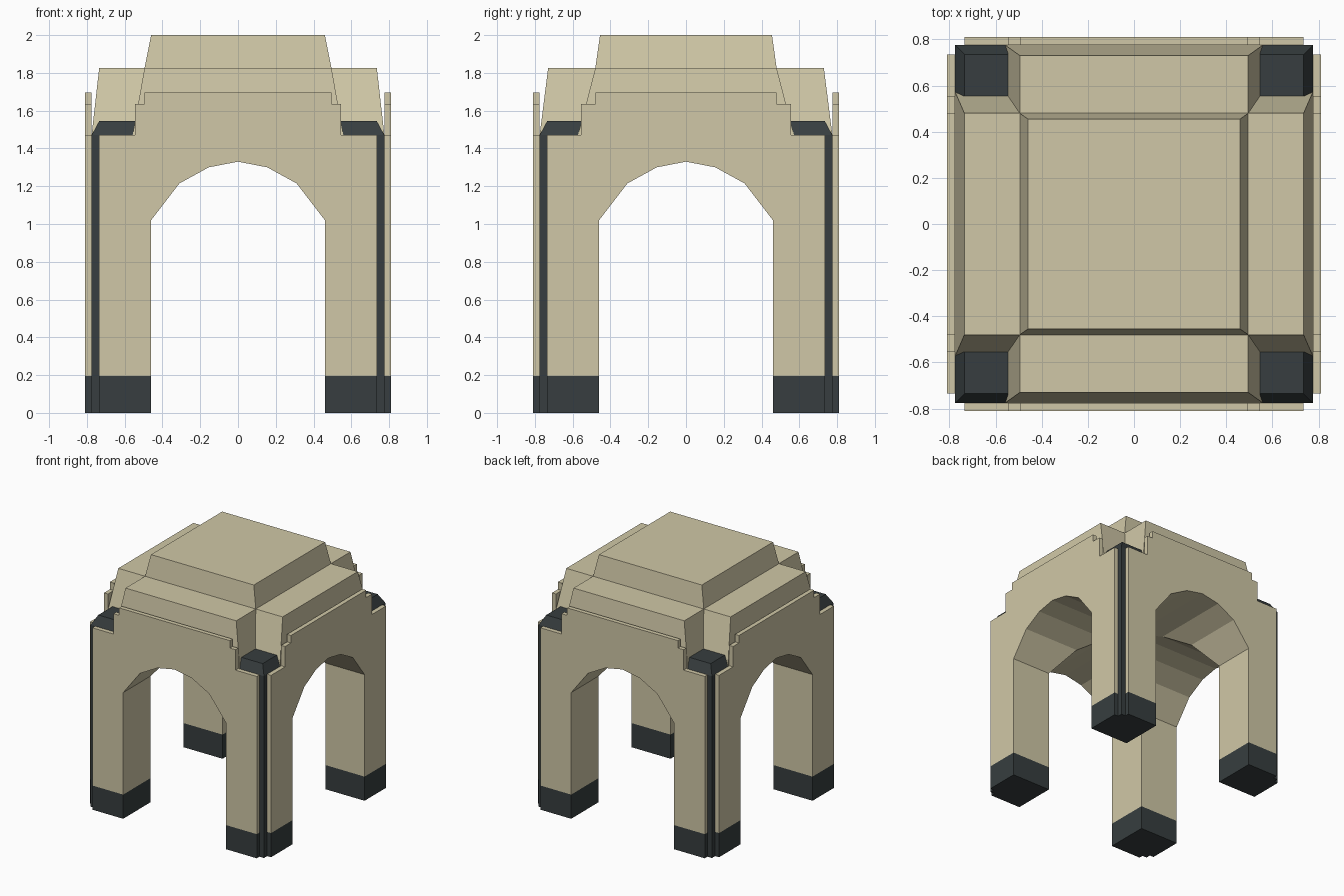
import bpy, bmesh

cube = bpy.data.objects.get("Cube")
if cube:
    bpy.data.objects.remove(cube, do_unlink=True)


def material(name, rgb):
    m = bpy.data.materials.new(name)
    m.use_nodes = True
    m.diffuse_color = (*rgb, 1)
    m.node_tree.nodes["Principled BSDF"].inputs["Base Color"].default_value = (*rgb, 1)
    return m


STONE = material("sandstone", (0.63, 0.575, 0.385))
DARK = material("dark slate", (0.038, 0.048, 0.05))

BASE = 0.195      # top of the dark plinth band
LEDGE = 1.47      # top of the legs
ROOF = 1.825      # top of the cross-shaped roof
INNER, CORE, OUTER, EDGE = 0.46, 0.775, 0.81, 0.735
ARCH = [(INNER, 1.02), (0.31, 1.215), (0.155, 1.30)]
ARCH = ARCH + [(0, 1.33)] + [(-u, z) for u, z in reversed(ARCH)]


def finish(name, bm, mats):
    bmesh.ops.recalc_face_normals(bm, faces=bm.faces)
    me = bpy.data.meshes.new(name)
    bm.to_mesh(me)
    bm.free()
    ob = bpy.data.objects.new(name, me)
    bpy.context.collection.objects.link(ob)
    for m in mats:
        me.materials.append(m)
    return ob


def prism(name, profile, v0, v1, along_x=False):
    """Extrude a (u, z) profile along y, or along x."""
    bm = bmesh.new()

    def ring(v):
        return [bm.verts.new((v, u, z) if along_x else (u, v, z)) for u, z in profile]
    a, b = ring(v0), ring(v1)
    bm.faces.new(a)
    bm.faces.new(b[::-1])
    for i in range(len(a)):
        j = (i + 1) % len(a)
        bm.faces.new((a[i], a[j], b[j], b[i]))
    return finish(name, bm, (STONE, DARK))


def frustum(name, low, z0, high, z1, mat=STONE):
    """Tapered block; low and high are (x0, x1, y0, y1)."""
    bm = bmesh.new()

    def ring(r, z):
        x0, x1, y0, y1 = r
        return [bm.verts.new((x, y, z)) for x, y in ((x0, y0), (x1, y0), (x1, y1), (x0, y1))]
    a, b = ring(low, z0), ring(high, z1)
    bm.faces.new(a)
    bm.faces.new(b)
    for i in range(4):
        j = (i + 1) % 4
        bm.faces.new((a[i], a[j], b[j], b[i]))
    return finish(name, bm, (mat,))


def sym(x, y):
    return (-x, x, -y, y)


def paint(ob, dark_sides=False):
    """Split at the plinth line; darken the plinth and, if asked, the outer sides."""
    bm = bmesh.new()
    bm.from_mesh(ob.data)
    bmesh.ops.bisect_plane(bm, geom=bm.verts[:] + bm.edges[:] + bm.faces[:],
                           plane_co=(0, 0, BASE), plane_no=(0, 0, 1))
    bm.normal_update()
    for f in bm.faces:
        c = f.calc_center_median()
        side = max(abs(v.co.x * f.normal.x + v.co.y * f.normal.y) for v in f.verts)
        outer = dark_sides and abs(f.normal.z) < 0.01 and side > CORE - 0.01
        f.material_index = int(c.z < BASE or outer)
    bm.to_mesh(ob.data)
    bm.free()


# Leg core with two crossing vaulted passages
core = prism("legs_and_vault", [(-CORE, 0), (CORE, 0), (CORE, LEDGE), (-CORE, LEDGE)], -CORE, CORE)
for along_x in (False, True):
    tunnel = [(INNER, -0.2)] + ARCH + [(-INNER, -0.2)]
    cutter = prism("passage_cutter", tunnel, -1, 1, along_x)
    cutter.hide_render = True
    mod = core.modifiers.new("passage", 'BOOLEAN')
    mod.operation = 'DIFFERENCE'
    mod.solver = 'EXACT'
    mod.object = cutter
    bpy.context.view_layer.objects.active = core
    bpy.ops.object.modifier_apply(modifier=mod.name)
    bpy.data.objects.remove(cutter, do_unlink=True)
paint(core, dark_sides=True)

# Arched facing slabs with stepped tops: lower and upper step half-widths
for along_x, wide, narrow in ((False, 0.545, 0.495), (True, 0.555, 0.48)):
    half = [(INNER, 0), (EDGE, 0), (EDGE, LEDGE), (wide, LEDGE),
            (wide, 1.635), (narrow, 1.635), (narrow, 1.695)]
    outline = half + [(-u, z) for u, z in reversed(half)] + ARCH[::-1]
    names = ("right_facing", "left_facing") if along_x else ("front_facing", "back_facing")
    for s, name in zip((-1, 1), names):
        paint(prism(name, outline, s * CORE, s * OUTER, along_x))

# Cross-shaped roof and raised top
frustum("roof_front_to_back", sym(0.558, CORE), LEDGE, sym(0.495, EDGE - 0.005), ROOF)
frustum("roof_side_to_side", sym(CORE, 0.572), LEDGE, sym(EDGE, 0.48), ROOF)
frustum("raised_top", sym(0.495, 0.48), ROOF, sym(INNER, 0.455), 2.0)

# Dark corner caps
for sx, side in ((-1, "right"), (1, "left")):
    for sy, end in ((-1, "front"), (1, "back")):
        low = (sx * 0.545, sx * CORE, sy * 0.555, sy * CORE)
        high = (sx * 0.545, sx * EDGE, sy * 0.555, sy * EDGE)
        frustum(f"{end}_{side}_corner_cap", low, LEDGE, high, 1.545, DARK)
